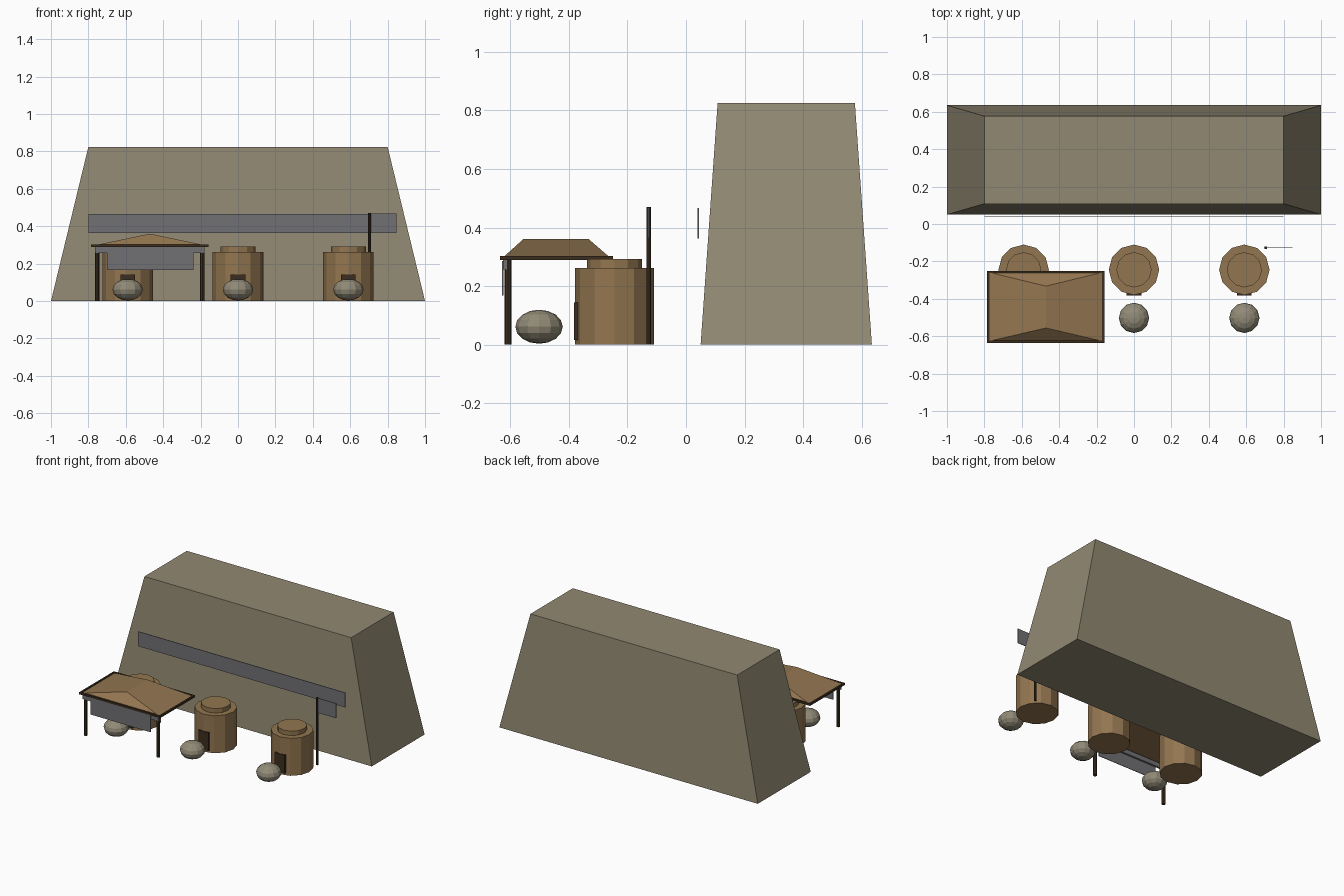
import bpy, bmesh, math
from mathutils import Matrix, Vector

if "Cube" in bpy.data.objects:
    bpy.data.objects.remove(bpy.data.objects["Cube"])


def material(name, rgb):
    m = bpy.data.materials.new(name)
    m.diffuse_color = (*rgb, 1)
    m.use_nodes = True
    m.node_tree.nodes["Principled BSDF"].inputs["Base Color"].default_value = m.diffuse_color
    return m


STONE = material("olive stone", (0.285, 0.25, 0.17))
SACK = material("sack grey", (0.285, 0.255, 0.185))
CLAY = material("tan clay", (0.29, 0.18, 0.08))
WOOD = material("dark wood", (0.045, 0.027, 0.013))
CLOTH = material("grey cloth", (0.165, 0.165, 0.175))


def finish(bm, name, mat):
    bmesh.ops.recalc_face_normals(bm, faces=bm.faces)
    me = bpy.data.meshes.new(name)
    bm.to_mesh(me)
    bm.free()
    me.materials.append(mat)
    ob = bpy.data.objects.new(name, me)
    bpy.context.collection.objects.link(ob)
    return ob


def box(name, mat, x, y, z):
    """Box from (min, max) pairs."""
    bm = bmesh.new()
    bmesh.ops.create_cube(bm, size=1)
    for v in bm.verts:
        v.co = Vector([(r[0] + r[1]) / 2 + c * (r[1] - r[0])
                       for c, r in zip(v.co, (x, y, z))])
    return finish(bm, name, mat)


def cylinder(name, mat, x, y, z0, z1, r, sides):
    bm = bmesh.new()
    bmesh.ops.create_cone(bm, cap_ends=True, segments=sides, radius1=r, radius2=r,
                          depth=z1 - z0,
                          matrix=Matrix.Translation((x, y, (z0 + z1) / 2)))
    return finish(bm, name, mat)


def loft(name, mat, low, high):
    """Solid between two rectangles given as (x0, x1, y0, y1, z)."""
    bm = bmesh.new()
    rings = [[bm.verts.new(p) for p in
              ((a, c, z), (b, c, z), (b, d, z), (a, d, z))]
             for a, b, c, d, z in (low, high)]
    for r in rings:
        bm.faces.new(r)
    for i in range(4):
        j = (i + 1) % 4
        bm.faces.new((rings[0][i], rings[0][j], rings[1][j], rings[1][i]))
    bmesh.ops.remove_doubles(bm, verts=bm.verts, dist=1e-5)
    return finish(bm, name, mat)


# Large tapered block with a cloth band across its front
loft("main_block", STONE, (-1, 1, 0.05, 0.635, 0), (-0.8, 0.8, 0.108, 0.577, 0.825))
box("wall_band", CLOTH, (-0.8, 0.8), (0.04, 0.044), (0.363, 0.466))

# Three kilns, each with a cap, a door and a sack in front
for i, x in enumerate((-0.59, 0, 0.59)):
    cylinder(f"kiln_body_{i}", CLAY, x, -0.245, 0, 0.262, 0.135, 12)
    cylinder(f"kiln_cap_{i}", CLAY, x, -0.245, 0.262, 0.293, 0.094, 12)
    box(f"kiln_door_{i}", WOOD, (x - 0.039, x + 0.039), (-0.383, -0.368), (0.015, 0.143))
    bm = bmesh.new()
    bmesh.ops.create_uvsphere(bm, u_segments=12, v_segments=8, radius=1,
                              matrix=Matrix.Translation((x, -0.502, 0.061))
                              @ Matrix.Diagonal((0.081, 0.081, 0.058, 1)))
    finish(bm, f"sack_{i}", SACK)

# Canopy: hipped roof inside a thin wooden rim
X0, X1, Y0, Y1 = -0.785, -0.158, -0.635, -0.25
loft("canopy_roof", CLAY, (X0 + .008, X1 - .008, Y0 + .008, Y1 - .008, 0.296),
     (-0.471, -0.471, -0.556, -0.332, 0.36))
T = 0.012
for n, y in (("front", Y0), ("back", Y1 - T)):
    box(f"canopy_rim_{n}", WOOD, (X0, X1), (y, y + T), (0.289, 0.303))
for n, x in (("left", X0), ("right", X1 - T)):
    box(f"canopy_rim_{n}", WOOD, (x, x + T), (Y0 + T, Y1 - T), (0.289, 0.303))

# Canopy front posts, header and hanging cloth
for n, x in (("left", -0.753), ("right", -0.191)):
    cylinder(f"canopy_post_{n}", WOOD, x, -0.608, 0, 0.292, 0.012, 8)
box("canopy_header", CLOTH, (-0.765, -0.178), (-0.625, -0.611), (0.257, 0.289))
box("canopy_cloth", CLOTH, (-0.70, -0.237), (-0.628, -0.624), (0.167, 0.285))

# Flag pole and flag
cylinder("flag_pole", WOOD, 0.704, -0.127, 0, 0.47, 0.008, 8)
box("flag", CLOTH, (0.704, 0.848), (-0.129, -0.125), (0.365, 0.468))
